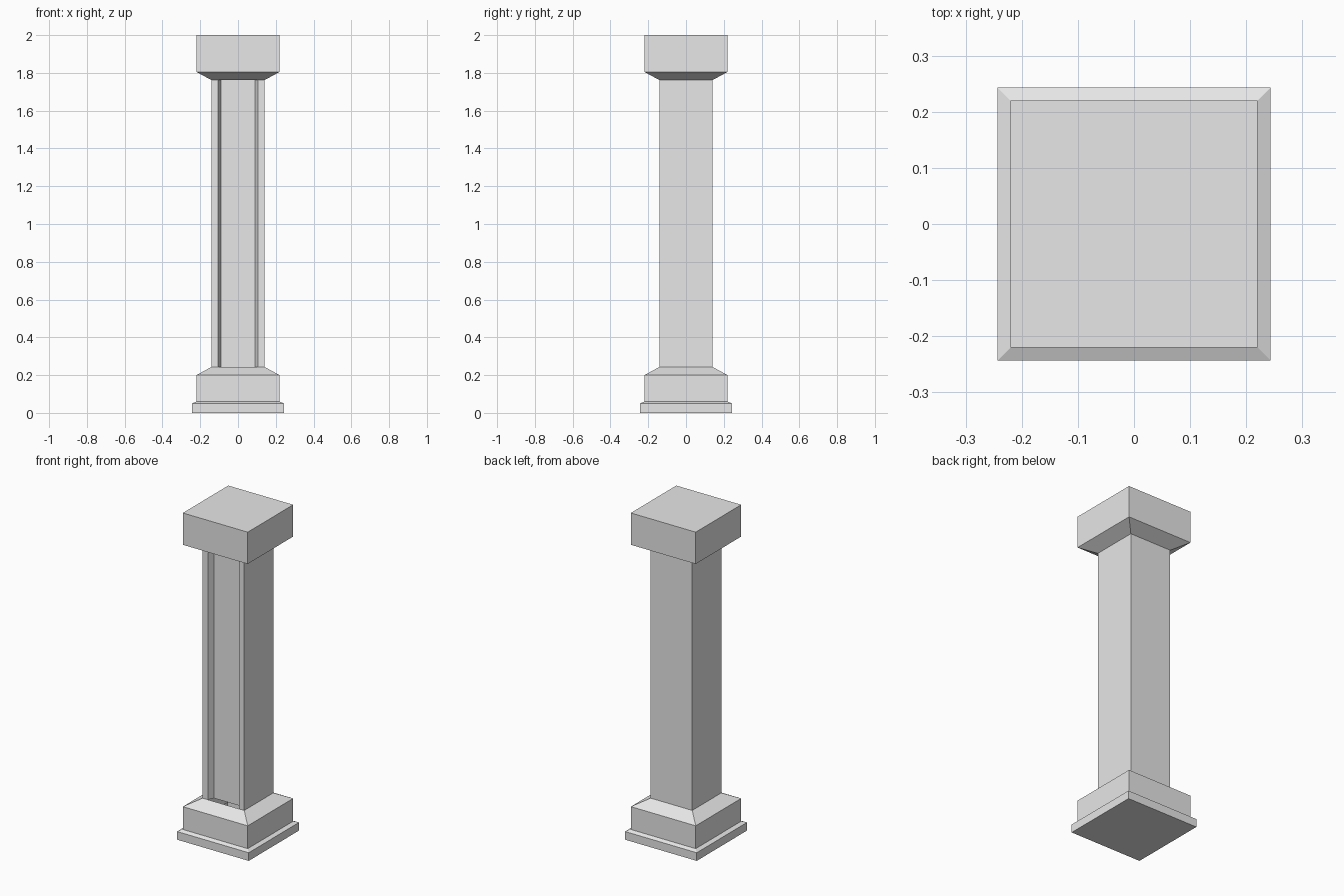
import bpy
import bmesh

default = bpy.data.objects.get("Cube")
if default:
    bpy.data.objects.remove(default, do_unlink=True)

stone = bpy.data.materials.new("grey_stone")
stone.use_nodes = True
GREY = (0.8, 0.8, 0.8, 1.0)
stone.diffuse_color = GREY
stone.node_tree.nodes["Principled BSDF"].inputs["Base Color"].default_value = GREY

PLINTH, BLOCK, SHAFT = 0.243, 0.22, 0.141  # half widths
CORNERS = ((-1, -1), (1, -1), (1, 1), (-1, 1))


def square_section(name, profile, cap_bottom=False, cap_top=False, panel=False):
    """Stack square rings from (half width, height) pairs and skin them."""
    bm = bmesh.new()
    rings = [[bm.verts.new((sx * w, sy * w, z)) for sx, sy in CORNERS]
             for w, z in profile]
    front = None
    for low, high in zip(rings, rings[1:]):
        for i in range(4):
            j = (i + 1) % 4
            face = bm.faces.new((low[i], low[j], high[j], high[i]))
            if i == 0:
                front = face
    if cap_bottom:
        bm.faces.new(rings[0][::-1])
    if cap_top:
        bm.faces.new(rings[-1])
    bm.normal_update()
    if panel:
        # Flat border, then a recessed panel with sloping sides
        bmesh.ops.inset_region(bm, faces=[front], thickness=0.036)
        bmesh.ops.inset_region(bm, faces=[front], thickness=0.015, depth=-0.036)
    mesh = bpy.data.meshes.new(name)
    bm.to_mesh(mesh)
    bm.free()
    mesh.materials.append(stone)
    obj = bpy.data.objects.new(name, mesh)
    bpy.context.collection.objects.link(obj)
    return obj


# Foot slab with a chamfered upper edge
square_section("plinth", [(PLINTH, 0), (PLINTH, 0.05), (BLOCK, 0.06)],
               cap_bottom=True)
# Base block sloping in to the shaft
square_section("base", [(BLOCK, 0.06), (BLOCK, 0.2), (SHAFT, 0.243)])
# Shaft with a sunken panel on the front only
square_section("shaft", [(SHAFT, 0.243), (SHAFT, 1.762)], panel=True)
# Capital flaring out to a square block
square_section("capital", [(SHAFT, 1.762), (BLOCK, 1.805), (BLOCK, 2)],
               cap_top=True)
